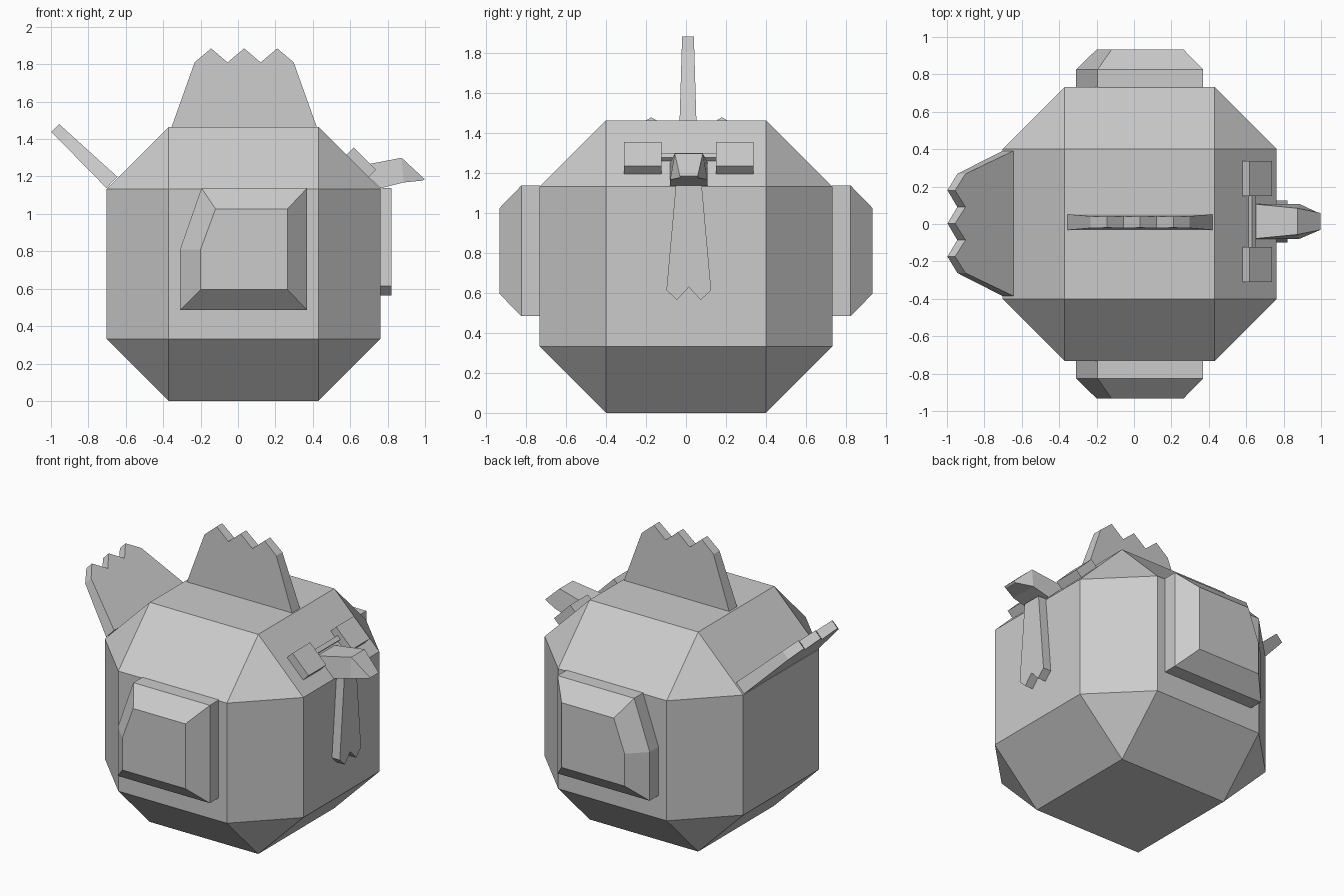
import bpy
import bmesh
import math
from mathutils import Vector, Matrix

if "Cube" in bpy.data.objects:
    bpy.data.objects.remove(bpy.data.objects["Cube"], do_unlink=True)

grey = bpy.data.materials.new("plain_grey")
grey.use_nodes = True
colour = (0.6, 0.6, 0.6, 1)
grey.diffuse_color = colour
grey.node_tree.nodes["Principled BSDF"].inputs["Base Color"].default_value = colour


def finish(name, bm):
    bmesh.ops.recalc_face_normals(bm, faces=bm.faces[:])
    mesh = bpy.data.meshes.new(name)
    bm.to_mesh(mesh)
    bm.free()
    mesh.materials.append(grey)
    obj = bpy.data.objects.new(name, mesh)
    bpy.context.collection.objects.link(obj)
    return obj


def loft(name, sections):
    """Join equal-length outlines into a closed flat-faced solid."""
    bm = bmesh.new()
    rings = [[bm.verts.new(p) for p in section] for section in sections]
    n = len(rings[0])
    for a, b in zip(rings, rings[1:]):
        for i in range(n):
            j = (i + 1) % n
            bm.faces.new((a[i], a[j], b[j], b[i]))
    bm.faces.new(rings[0])
    bm.faces.new(rings[-1])
    return finish(name, bm)


def box(name, size, centre, tilt=0):
    bm = bmesh.new()
    bmesh.ops.create_cube(bm, size=1)
    bm.transform(Matrix.Translation(centre) @ Matrix.Rotation(tilt, 4, "Y")
                 @ Matrix.Diagonal((*size, 1)))
    return finish(name, bm)


# Chamfered cube body
body = box("body", (1.465, 1.465, 1.465), (0.03, 0, 0.7325))
bevel = body.modifiers.new("chamfer", "BEVEL")
bevel.width = 0.332
bevel.segments = 1

# Wings, one on each side: straight rim, then a tapered outer face
wing_rim = [(-0.31, 0.485), (0.37, 0.485), (0.37, 1.138), (-0.195, 1.138), (-0.31, 0.81)]
wing_face = [(-0.20, 0.595), (0.265, 0.595), (0.265, 1.027), (-0.12, 1.027), (-0.20, 0.81)]
for name, side in (("right_wing", -1), ("left_wing", 1)):
    loft(name, [[(x, side * y, z) for x, z in outline]
                for outline, y in ((wing_rim, 0.73), (wing_rim, 0.825), (wing_face, 0.933))])


# Comb and tail share one three-pointed, tapering plate
def crest(name, base, across, up):
    base, across, up = Vector(base), Vector(across), Vector(up).normalized()
    normal = across.cross(up)
    outline = [(-0.388, 0), (-0.265, 0.345)]
    for i in range(-1, 2):
        outline += [(i * 0.177, 0.42), (i * 0.177 + 0.088, 0.345)]
    outline += [(0.388, 0)]
    loft(name, [[base + across * u + up * h + normal * s * (0.042 - 0.03 * h)
                 for u, h in outline] for s in (-1, 1)])


crest("comb", (0.033, 0.01, 1.465), (1, 0, 0), (0, 0, 1))
crest("tail", (-0.674, 0.003, 1.168), (0, 1, 0), (-0.306, 0, 0.294))

# Beak: back, middle and tip cross-sections (top and bottom edges)
mid_y = 0.014
beak_sections = [
    ((0.64, 1.255, 0.093), (0.762, 1.137, 0.093)),
    ((0.875, 1.30, 0.07), (0.885, 1.168, 0.093)),
    ((0.998, 1.186, 0.045), (0.988, 1.178, 0.045)),
]
loft("beak", [[(tx, mid_y - tw, tz), (tx, mid_y + tw, tz),
               (bx, mid_y + bw, bz), (bx, mid_y - bw, bz)]
              for (tx, tz, tw), (bx, bz, bw) in beak_sections])

# Wattle hanging below the beak, with two points
wattle = [(-0.065, 1.138), (-0.112, 0.615), (-0.06, 0.565), (0, 0.63),
          (0.06, 0.565), (0.112, 0.615), (0.065, 1.138)]
loft("wattle", [[(x, mid_y + y, z) for y, z in wattle] for x in (0.76, 0.82)])

# Eyes and the thin bar joining them, lying on the sloped face
slope = math.radians(45)
for name, side in (("right_eye", -1), ("left_eye", 1)):
    box(name, (0.168, 0.187, 0.06), (0.657, mid_y + side * 0.23, 1.275), slope)
box("eye_bar", (0.03, 0.275, 0.03), (0.63, mid_y, 1.28), slope)
